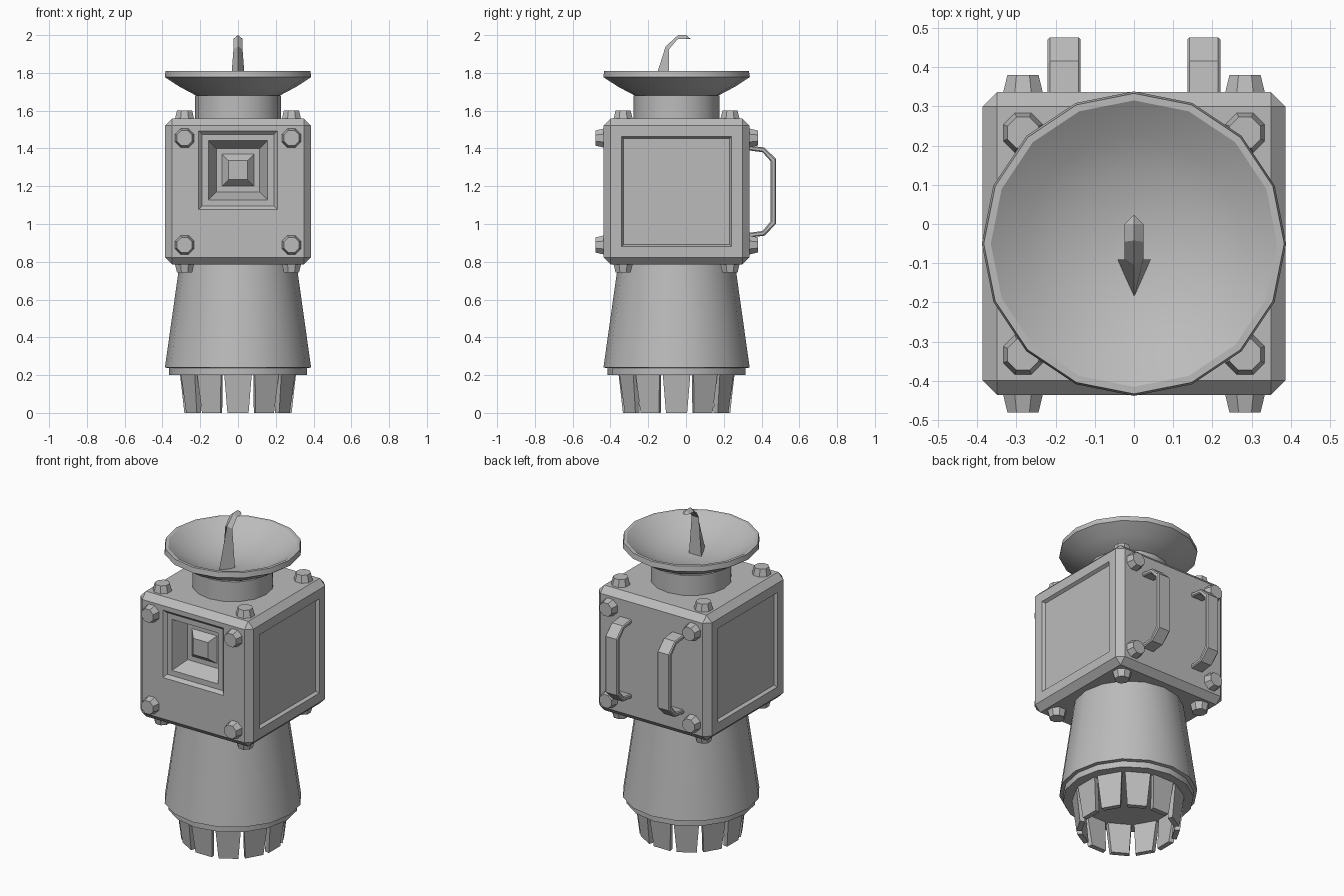
import bpy, bmesh, math
from mathutils import Vector, Matrix

if "Cube" in bpy.data.objects:
    bpy.data.objects.remove(bpy.data.objects["Cube"])

AXIS_Y = -0.05          # main vertical axis of the body
BOX_Z = 1.172           # middle height of the box
HALF = 0.386            # half size of the box

grey = bpy.data.materials.new("plain_grey")
grey.diffuse_color = (0.5, 0.5, 0.5, 1)
grey.use_nodes = True
grey.node_tree.nodes["Principled BSDF"].inputs["Base Color"].default_value = grey.diffuse_color


def finish(name, bm, smooth=False):
    """Turn a bmesh into a named object."""
    bmesh.ops.recalc_face_normals(bm, faces=bm.faces[:])
    me = bpy.data.meshes.new(name)
    bm.to_mesh(me)
    bm.free()
    me.materials.append(grey)
    ob = bpy.data.objects.new(name, me)
    bpy.context.collection.objects.link(ob)
    if smooth:
        bpy.ops.object.select_all(action='DESELECT')
        ob.select_set(True)
        bpy.context.view_layer.objects.active = ob
        bpy.ops.object.shade_smooth_by_angle(angle=math.radians(30))
    return ob


def lathe(name, profile, n=16):
    """Revolve (radius, height) points around the main axis."""
    bm = bmesh.new()
    rings = []
    for r, z in profile:
        count = n if r > 0 else 1
        rings.append([bm.verts.new((r * math.cos(2 * math.pi * i / n),
                                    AXIS_Y + r * math.sin(2 * math.pi * i / n), z))
                      for i in range(count)])
    for a, b in zip(rings, rings[1:]):
        for i in range(n):
            j = (i + 1) % n
            if len(a) == 1:
                bm.faces.new((a[0], b[i], b[j]))
            elif len(b) == 1:
                bm.faces.new((a[i], a[j], b[0]))
            else:
                bm.faces.new((a[i], a[j], b[j], b[i]))
    return finish(name, bm, True)


def step_in(face, bm, centre, half, depth):
    """Inset a square face to a given half size and depth below the box side."""
    mid = face.calc_center_median()
    normal = face.normal.copy()
    k = max(range(3), key=lambda a: abs(normal[a]))
    bmesh.ops.inset_individual(bm, faces=[face], thickness=0.004, use_even_offset=True)
    for v in face.verts:
        for a in range(3):
            if a == k:
                v.co[a] = centre[a] + math.copysign(HALF - depth, normal[a])
            else:
                v.co[a] = centre[a] + math.copysign(half, v.co[a] - mid[a])
    bm.normal_update()


# Box with chamfered edges, recessed side panels and a recessed front window
bm = bmesh.new()
bmesh.ops.create_cube(bm, size=2 * HALF,
                      matrix=Matrix.Translation((0, AXIS_Y, BOX_Z)))
bmesh.ops.bevel(bm, geom=bm.edges[:], offset=0.037, segments=1,
                affect='EDGES', profile=0.5)
bm.normal_update()
sides = [f for f in bm.faces if abs(f.normal.x) > 0.99]
front = [f for f in bm.faces if f.normal.y < -0.99][0]
for f in sides:
    step_in(f, bm, (0, AXIS_Y, BOX_Z), 0.291, 0.0)
    step_in(f, bm, (0, AXIS_Y, BOX_Z), 0.281, 0.018)
window = [(0.208, 0.0), (0.19, 0.018), (0.157, 0.018), (0.115, 0.11),
          (0.085, 0.11), (0.05, 0.07)]
for half, depth in window:
    step_in(front, bm, (0, AXIS_Y, 1.285), half, depth)
finish("box_body", bm)

# Eight-sided bolts on the front, back, top and bottom of the box
for label, d in (("front", (0, -1, 0)), ("back", (0, 1, 0)),
                 ("top", (0, 0, 1)), ("bottom", (0, 0, -1))):
    d = Vector(d)
    across = Vector((0, 0, 1)) if d.y else Vector((0, 1, 0))
    bm = bmesh.new()
    for sx in (-1, 1):
        for s in (-1, 1):
            pos = (Vector((0, AXIS_Y, BOX_Z)) + d * (HALF + 0.017)
                   + Vector((sx * 0.283, 0, 0)) + across * s * 0.283)
            rot = d.to_track_quat('Z', 'Y').to_matrix().to_4x4()
            bmesh.ops.create_cone(
                bm, cap_ends=True, segments=8, radius1=0.057, radius2=0.043,
                depth=0.054, matrix=Matrix.Translation(pos) @ rot
                @ Matrix.Rotation(math.pi / 8, 4, 'Z'))
    finish(label + "_bolts", bm)

# Strap handles on the back
outer = [(0.33, 1.415), (0.415, 1.405), (0.476, 1.345),
         (0.476, 1.0), (0.415, 0.938), (0.33, 0.928)]
inner = [(0.33, 1.39), (0.405, 1.38), (0.448, 1.332),
         (0.448, 1.013), (0.405, 0.963), (0.33, 0.953)]
for label, cx in (("left", -0.178), ("right", 0.178)):
    bm = bmesh.new()
    rows = [[bm.verts.new((cx + w, y, z)) for y, z in pts]
            for pts, w in ((outer, -0.042), (outer, 0.042),
                           (inner, 0.042), (inner, -0.042))]
    for i in range(len(outer) - 1):
        for k in range(4):
            a, b = rows[k], rows[(k + 1) % 4]
            bm.faces.new((a[i], a[i + 1], b[i + 1], b[i]))
    for i in (0, -1):
        bm.faces.new([r[i] for r in rows])
    long_edges = [e for e in bm.edges
                  if abs(e.verts[0].co.x - e.verts[1].co.x) < 1e-4
                  and (e.verts[0].co - e.verts[1].co).length > 0.045]
    bmesh.ops.bevel(bm, geom=long_edges, offset=0.006, segments=1,
                    affect='EDGES', profile=0.5)
    finish(label + "_handle", bm)

# Flared lower housing with a stepped bottom ring
lathe("lower_cone", [(0, 0.80), (0.308, 0.80), (0.387, 0.24), (0.366, 0.237),
                     (0.366, 0.20), (0, 0.20)])

# Ring of twelve tapered petals under the housing
bm = bmesh.new()
for i in range(12):
    rot = (Matrix.Translation((0, AXIS_Y, 0))
           @ Matrix.Rotation(2 * math.pi * i / 12, 4, 'Z'))
    ring = []
    for z, w_out, w_in, r in ((0.205, 0.073, 0.066, 0.307), (0.0, 0.056, 0.050, 0.284)):
        ring.append([bm.verts.new(rot @ Vector(p)) for p in
                     ((-w_out, -r, z), (w_out, -r, z),
                      (w_in, -r + 0.03, z), (-w_in, -r + 0.03, z))])
    a, b = ring
    bm.faces.new(a)
    bm.faces.new(b)
    for k in range(4):
        j = (k + 1) % 4
        bm.faces.new((a[k], a[j], b[j], b[k]))
finish("petals", bm)

# Neck and dish
lathe("neck", [(0, 1.54), (0.228, 1.54), (0.228, 1.68), (0, 1.68)])
lathe("dish", [(0, 1.66), (0.13, 1.66), (0.225, 1.682), (0.31, 1.727),
               (0.388, 1.778), (0.383, 1.81), (0.365, 1.81), (0.28, 1.753),
               (0.19, 1.715), (0.09, 1.692), (0, 1.686)])

# Hooked feed arm with a triangular section
ridge = [(-0.19, 1.68), (-0.108, 1.94), (-0.042, 2.0), (0.0, 2.0)]
base = [(0.043, -0.09, 1.68), (0.024, -0.09, 1.925),
        (0.024, -0.045, 1.978), (0.024, 0.0, 1.98)]
bm = bmesh.new()
rows = [[bm.verts.new((0, y, z)) for y, z in ridge],
        [bm.verts.new(p) for p in base],
        [bm.verts.new((-x, y, z)) for x, y, z in base]]
for i in range(3):
    for k in range(3):
        a, b = rows[k], rows[(k + 1) % 3]
        bm.faces.new((a[i], a[i + 1], b[i + 1], b[i]))
tip = bm.verts.new((0, 0.024, 1.98))
for k in range(3):
    bm.faces.new((rows[k][-1], rows[(k + 1) % 3][-1], tip))
bm.faces.new([r[0] for r in rows])
finish("feed_arm", bm)
